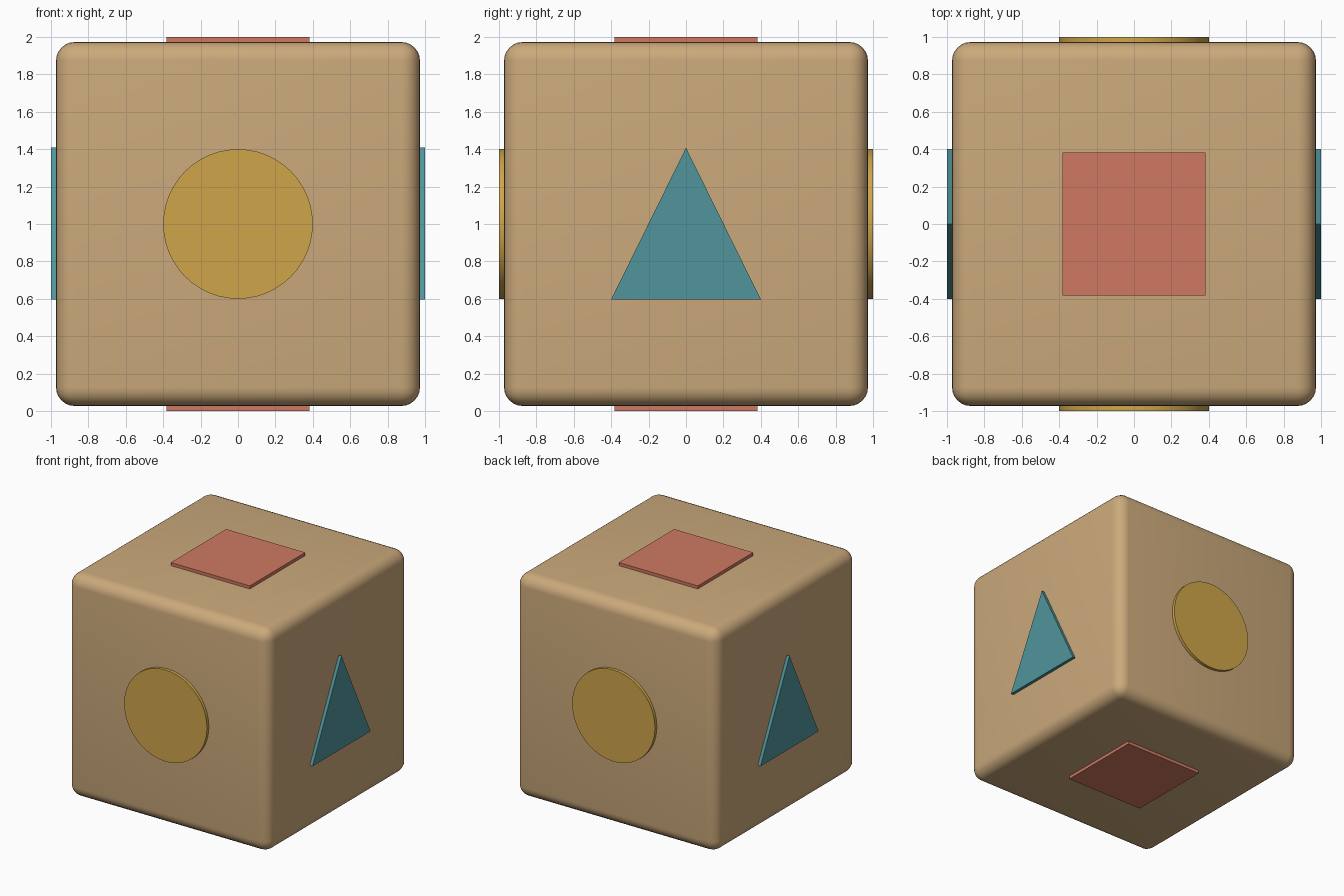
import bpy, bmesh
from math import sin, cos, pi
from mathutils import Matrix, Vector

if "Cube" in bpy.data.objects:
    bpy.data.objects.remove(bpy.data.objects["Cube"])

HALF, OUT, SINK = 0.973, 1.0, 0.94
MID = Vector((0, 0, 1))


def material(name, rgb):
    m = bpy.data.materials.new(name)
    m.diffuse_color = (*rgb, 1)
    m.use_nodes = True
    m.node_tree.nodes["Principled BSDF"].inputs["Base Color"].default_value = m.diffuse_color
    return m


wood = material("wood", (0.60, 0.40, 0.20))
yellow = material("yellow", (0.62, 0.38, 0.07))
teal = material("teal", (0.08, 0.30, 0.33))
red = material("red", (0.62, 0.19, 0.12))

# Rounded block body
bpy.ops.mesh.primitive_cube_add(size=2 * HALF, location=MID)
body = bpy.context.object
body.name = "block_body"
body.data.materials.append(wood)
bev = body.modifiers.new("round_edges", 'BEVEL')
bev.width, bev.segments = 0.1, 6
bpy.ops.object.modifier_apply(modifier=bev.name)
bpy.ops.object.shade_smooth_by_angle()


def plate(name, outline, u, v, mat):
    """Flat plate; outline lies in the u, v plane and faces along u x v."""
    u, v = Vector(u), Vector(v)
    n = u.cross(v)
    bm = bmesh.new()
    face = bm.faces.new([bm.verts.new(MID + u * a + v * b + n * SINK) for a, b in outline])
    ext = bmesh.ops.extrude_face_region(bm, geom=[face], use_keep_orig=True)
    top = [g for g in ext["geom"] if isinstance(g, bmesh.types.BMVert)]
    bmesh.ops.translate(bm, verts=top, vec=n * (OUT - SINK))
    bmesh.ops.recalc_face_normals(bm, faces=bm.faces)
    me = bpy.data.meshes.new(name)
    bm.to_mesh(me)
    bm.free()
    me.materials.append(mat)
    ob = bpy.data.objects.new(name, me)
    bpy.context.collection.objects.link(ob)
    bpy.ops.object.select_all(action='DESELECT')
    ob.select_set(True)
    bpy.context.view_layer.objects.active = ob
    bpy.ops.object.shade_smooth_by_angle()


circle = [(0.4 * cos(2 * pi * i / 48), 0.4 * sin(2 * pi * i / 48)) for i in range(48)]
triangle = [(-0.4, -0.403), (0.4, -0.403), (0, 0.408)]
square = [(-0.382, -0.382), (0.382, -0.382), (0.382, 0.382), (-0.382, 0.382)]

# Shape plates, one matching pair on each axis
for s, fb, lr, tb in ((1, "front", "right", "top"), (-1, "back", "left", "bottom")):
    plate(fb + "_circle", circle, (s, 0, 0), (0, 0, 1), yellow)
    plate(lr + "_triangle", triangle, (0, s, 0), (0, 0, 1), teal)
    plate(tb + "_square", square, (s, 0, 0), (0, 1, 0), red)
